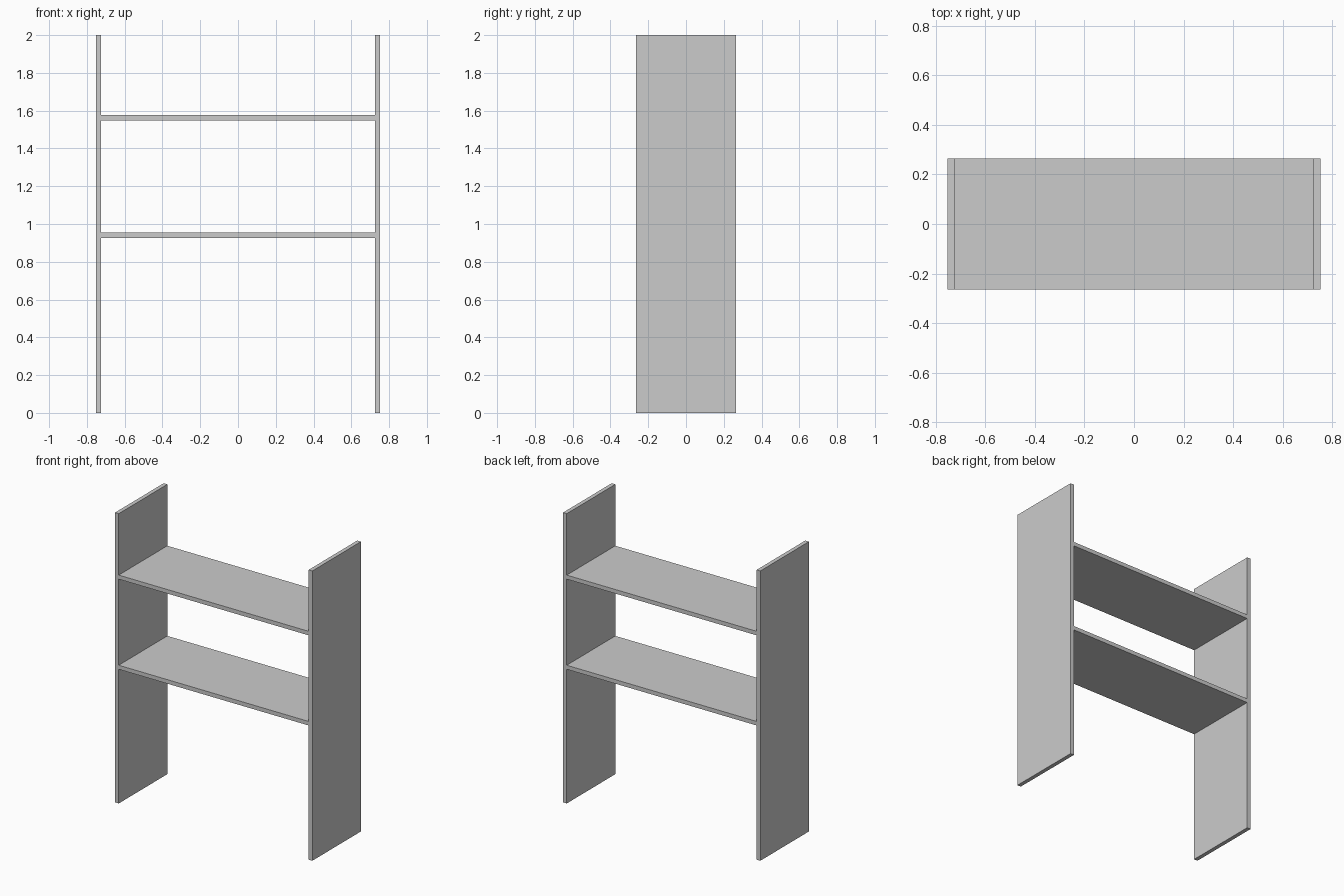
import bpy

if "Cube" in bpy.data.objects:
    bpy.data.objects.remove(bpy.data.objects["Cube"])

HALF_W, DEPTH, HEIGHT, T = 0.753, 0.53, 2.0, 0.028


def board(name, size, centre):
    bpy.ops.mesh.primitive_cube_add(size=1, location=centre)
    ob = bpy.context.object
    ob.name = name
    ob.scale = size
    bpy.ops.object.transform_apply(location=False, rotation=False, scale=True)
    return ob


# Upright side panels
for side, sx in (("left", -1), ("right", 1)):
    board(f"{side}_side_panel", (T, DEPTH, HEIGHT), (sx * (HALF_W - T / 2), 0, HEIGHT / 2))

# Shelves fitted between the panels
for name, z in (("lower_shelf", 0.94), ("upper_shelf", 1.562)):
    board(name, (2 * (HALF_W - T), DEPTH, T), (0, 0, z))
